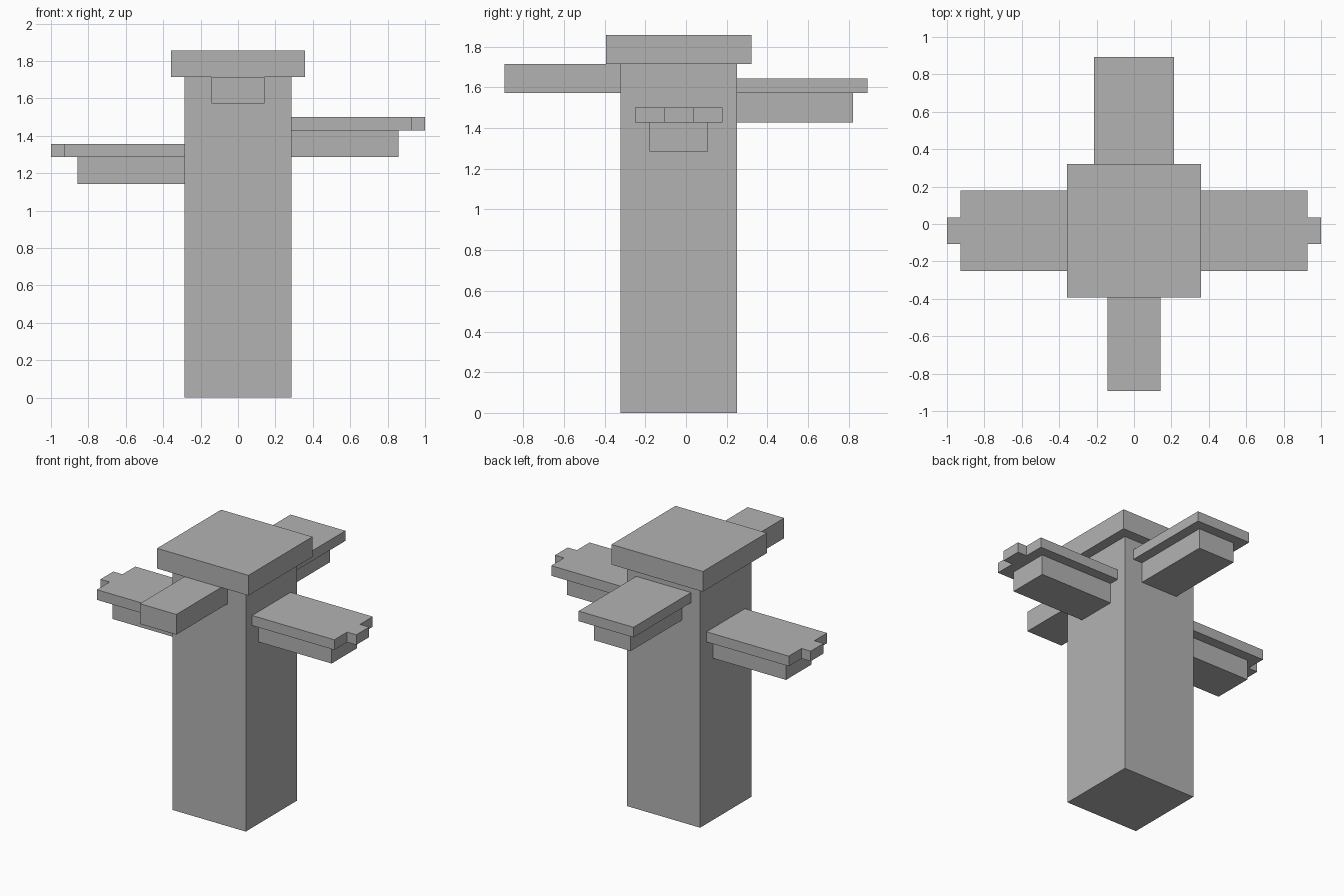
import bpy
import bmesh
from mathutils import Vector

default_cube = bpy.data.objects.get("Cube")
if default_cube:
    bpy.data.objects.remove(default_cube, do_unlink=True)

U = 1 / 14  # module on which every part is sized
GREY = (0.45, 0.45, 0.45, 1)

grey = bpy.data.materials.new("plain_grey")
grey.use_nodes = True
grey.diffuse_color = GREY
grey.node_tree.nodes["Principled BSDF"].inputs["Base Color"].default_value = GREY


def finish(name, bm):
    bmesh.ops.recalc_face_normals(bm, faces=bm.faces)
    mesh = bpy.data.meshes.new(name)
    bm.to_mesh(mesh)
    bm.free()
    mesh.materials.append(grey)
    obj = bpy.data.objects.new(name, mesh)
    bpy.context.collection.objects.link(obj)
    return obj


def box(name, x, y, z):
    """Box between (low, high) pairs given in modules."""
    bm = bmesh.new()
    bmesh.ops.create_cube(bm, size=1)
    for v in bm.verts:
        v.co = Vector([(r[0] + r[1]) / 2 + c * (r[1] - r[0])
                       for r, c in zip((x, y, z), v.co)]) * U
    return finish(name, bm)


def plate(name, outline, z):
    """Flat plate extruded from an outline given in modules."""
    bm = bmesh.new()
    face = bm.faces.new([bm.verts.new((x * U, y * U, z[0] * U)) for x, y in outline])
    top = bmesh.ops.extrude_face_region(bm, geom=[face])["geom"]
    for v in top:
        if isinstance(v, bmesh.types.BMVert):
            v.co.z = z[1] * U
    return finish(name, bm)


# Trunk and overhanging cap
box("column", (-4, 4), (-4.5, 3.5), (0, 24))
box("cap", (-5, 5), (-5.5, 4.5), (24, 26))

# Front and back arms
box("front_arm", (-2, 2), (-12.5, -4.5), (22, 24))
box("back_arm_beam", (-2, 2), (3.5, 11.5), (20, 22))
box("back_arm_slab", (-3, 3), (3.5, 12.5), (22, 23))

# Side arms: a beam carrying a slab with a tab at its tip
for side, sign, base in (("left", 1, 18), ("right", -1, 16)):
    box(side + "_arm_beam", sorted((sign * 4, sign * 12)), (-2.5, 1.5), (base, base + 2))
    outline = [(4, -3.5), (13, -3.5), (13, -1.5), (14, -1.5),
               (14, 0.5), (13, 0.5), (13, 2.5), (4, 2.5)]
    plate(side + "_arm_slab", [(sign * x, y) for x, y in outline], (base + 2, base + 3))
